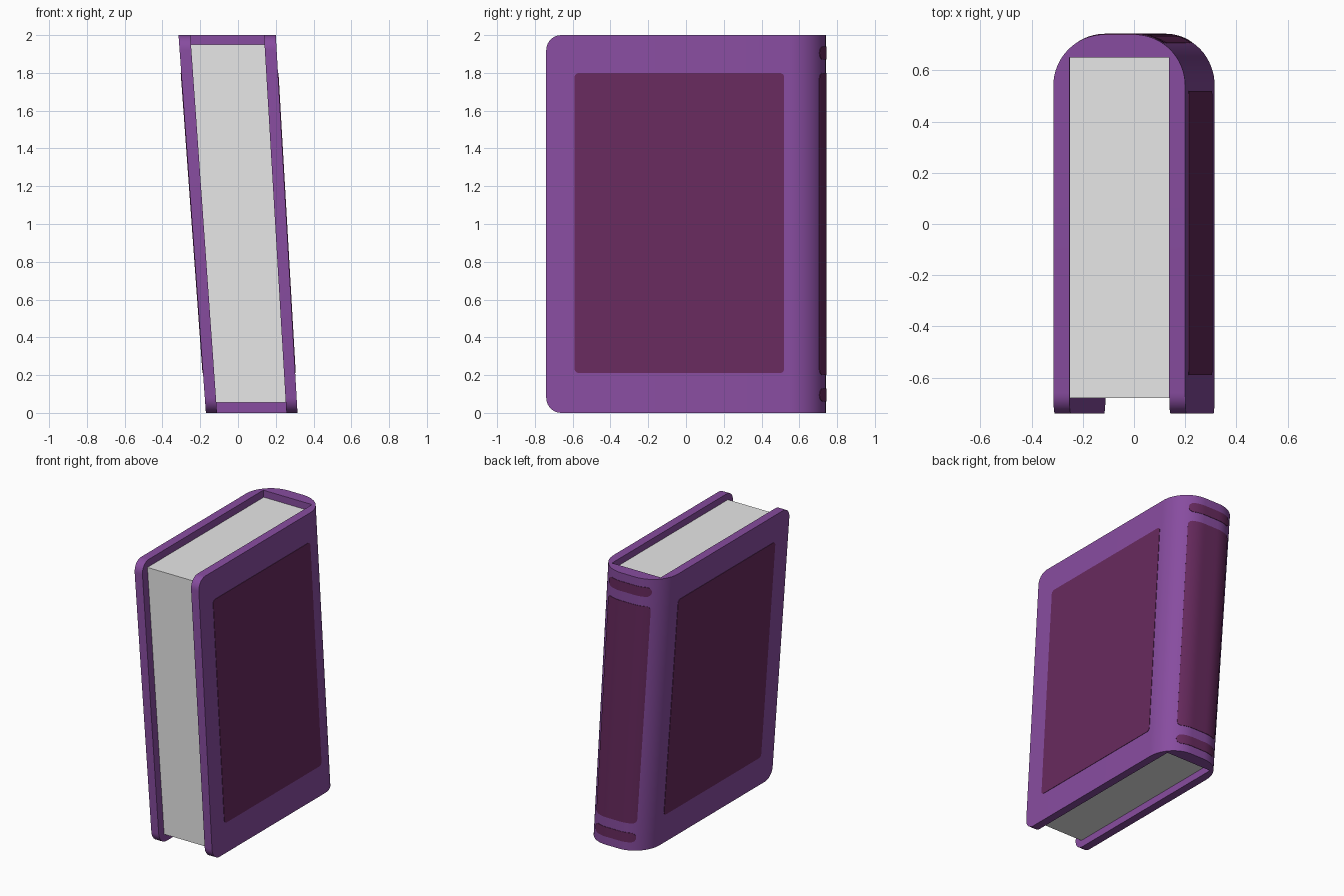
import bpy, bmesh, math

if "Cube" in bpy.data.objects:
    bpy.data.objects.remove(bpy.data.objects["Cube"])

HALF = 0.2575      # half width of the book at its top
INNER = 0.195      # half width inside the covers
BACK, FRONT = 0.74, -0.74
HINGE = 0.65       # inner face of the spine
RAD = 0.20         # spine edge rounding


def material(name, rgb):
    m = bpy.data.materials.new(name)
    m.diffuse_color = (*rgb, 1)
    m.use_nodes = True
    m.node_tree.nodes["Principled BSDF"].inputs["Base Color"].default_value = m.diffuse_color
    return m


PURPLE = material("purple_cover", (0.245, 0.073, 0.35))
PLUM = material("plum_panel", (0.136, 0.023, 0.112))
PAPER = material("paper", (0.8, 0.8, 0.8))


def lean(u, y, z):
    """Upright book space to the leaning, slightly flared book."""
    return (0.0725 - 0.065 * z + u * (0.2425 + 0.0075 * z) / HALF, y, z)


def ribbon(name, stations, mat):
    """Solid strip; each station is (outer uy, inner uy, z low, z high)."""
    bm = bmesh.new()
    rings = []
    for o, i, lo, hi in stations:
        rings.append([bm.verts.new(lean(*p, z)) for p, z in
                      ((o, lo), (o, hi), (i, hi), (i, lo))])
    for a, b in zip(rings, rings[1:]):
        for k in range(4):
            n = (k + 1) % 4
            bm.faces.new((a[k], a[n], b[n], b[k]))
    bm.faces.new(rings[0])
    bm.faces.new(rings[-1][::-1])
    bmesh.ops.remove_doubles(bm, verts=bm.verts, dist=1e-5)
    bmesh.ops.recalc_face_normals(bm, faces=bm.faces)
    me = bpy.data.meshes.new(name)
    bm.to_mesh(me)
    bm.free()
    me.materials.append(mat)
    ob = bpy.data.objects.new(name, me)
    bpy.context.collection.objects.link(ob)
    bpy.ops.object.select_all(action='DESELECT')
    ob.select_set(True)
    bpy.context.view_layer.objects.active = ob
    bpy.ops.object.shade_smooth_by_angle(angle=math.radians(30))
    return ob


# Cover: both boards and the rounded spine in one wrap
def half_cover(side):
    out = []
    r = 0.08
    for k in range(9):                       # rounded front corners
        a = k / 8 * math.pi / 2
        inset = r * (1 - math.sin(a))
        y = FRONT + r * (1 - math.cos(a))
        out.append(((side * HALF, y), (side * INNER, y), inset, 2 - inset))
    for k in range(17):                      # rounded spine edge
        a = k / 16 * math.pi / 2
        u = HALF - RAD + RAD * math.cos(a)
        y = BACK - RAD + RAD * math.sin(a)
        inner = (side * min(u, INNER), min(y, HINGE))
        out.append(((side * u, y), inner, 0, 2))
    return out


ribbon("cover", half_cover(-1) + half_cover(1)[::-1], PURPLE)

# Page block
ribbon("pages", [((-0.196, y), (0.196, y), 0.055, 1.95)
                 for y in (-0.68, HINGE + 0.005)], PAPER)


# Panels: thin rounded plates following the cover surface
def panel(name, surface, s0, s1, z0, z1, r):
    arc = [r * (1 - math.cos(k / 6 * math.pi / 2)) for k in range(7)]
    mid = [s0 + r + (s1 - s0 - 2 * r) * k / 16 for k in range(1, 16)]
    stations = []
    for s in [s0 + d for d in arc] + mid + [s1 - d for d in arc[::-1]]:
        d = max(0, r - min(s - s0, s1 - s))
        inset = 0.97 * (r - math.sqrt(max(0, r * r - d * d)))
        stations.append((surface(s, 0.003), surface(s, -0.004),
                         z0 + inset, z1 - inset))
    ribbon(name, stations, PLUM)


def spine_surface(u, off):
    c = HALF - RAD
    if abs(u) <= c:
        return (u, BACK + off)
    d = abs(u) - c
    h = math.sqrt(RAD * RAD - d * d)
    k = (RAD + off) / RAD
    return (math.copysign(c + d * k, u), BACK - RAD + h * k)


for side, label in ((-1, "left"), (1, "right")):
    panel(label + "_cover_panel",
          lambda y, off, s=side: (s * (HALF + off), y),
          -0.59, 0.52, 0.21, 1.80, 0.025)

for label, z0, z1, r in (("lower_spine_band", 0.06, 0.13, 0.034),
                         ("spine_panel", 0.20, 1.80, 0.03),
                         ("upper_spine_band", 1.87, 1.94, 0.034)):
    panel(label, spine_surface, -0.17, 0.17, z0, z1, r)
